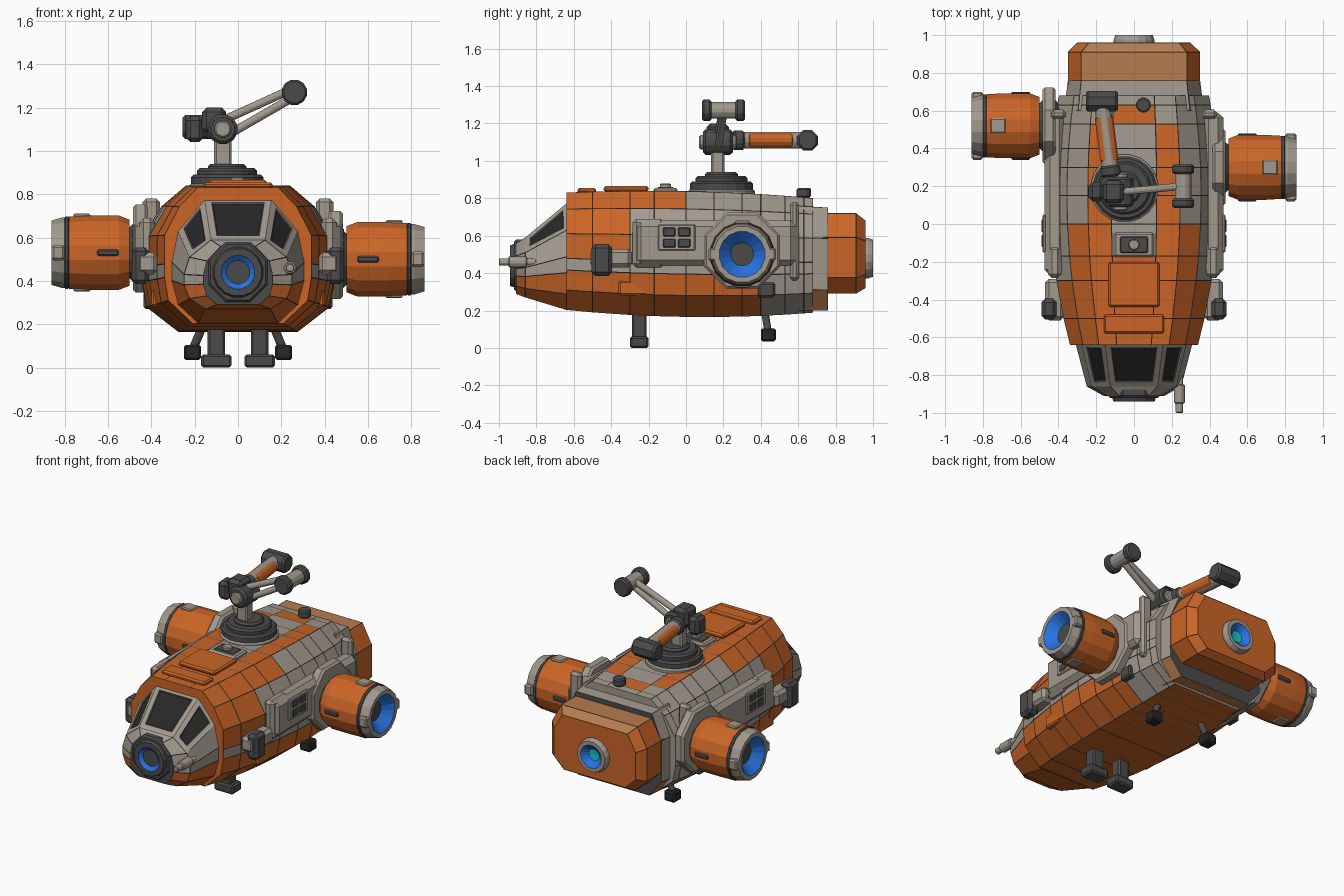
import bpy, bmesh, math
from mathutils import Vector, Matrix

cube = bpy.data.objects.get("Cube")
if cube:
    bpy.data.objects.remove(cube, do_unlink=True)

# Materials
materials = []


def make_material(label, red, green, blue):
    mat = bpy.data.materials.new(label)
    mat.use_nodes = True
    mat.diffuse_color = (red, green, blue, 1)
    mat.node_tree.nodes["Principled BSDF"].inputs["Base Color"].default_value = mat.diffuse_color
    materials.append(mat)
    return len(materials) - 1


ORANGE = make_material("orange paint", .6, .13, .02)
GREY = make_material("grey armour", .36, .32, .27)
DARK = make_material("dark metal", .07, .07, .07)
GLASS = make_material("window glass", .02, .02, .02)
BLUE = make_material("blue glow", .02, .17, .75)
CYAN = make_material("cyan glow", .01, .55, .6)
WORN = make_material("worn orange", .47, .2, .08)

X, Y, Z = Matrix.Identity(3)


def finish(name, bm):
    bmesh.ops.recalc_face_normals(bm, faces=bm.faces[:])
    mesh = bpy.data.meshes.new(name)
    bm.to_mesh(mesh)
    bm.free()
    for mat in materials:
        mesh.materials.append(mat)
    bpy.context.scene.collection.objects.link(bpy.data.objects.new(name, mesh))


def inset(bm, faces, width, depth, border):
    inner = set(faces)
    result = bmesh.ops.inset_individual(bm, faces=faces, thickness=width, depth=depth, use_even_offset=True)
    for face in result["faces"]:
        if face not in inner:
            face.material_index = border


def section(shape, y, width, low, high):
    """Scale a unit half profile, listed from keel to roof, and place it at y."""
    return y, [(x * width, low + z * (high - low)) for x, z in shape]


def loft(name, sections, colour, caps, is_window=None):
    """Skin mirrored half profiles along y; colour(y, strip) paints each panel."""
    bm = bmesh.new()
    rings = []
    for y, half in sections:
        outline = half + [(-x, z) for x, z in reversed(half)]
        rings.append([bm.verts.new((x, y, z)) for x, z in outline])
    count = len(rings[0])
    panes, panels = [], []
    for i, (near, far) in enumerate(zip(rings, rings[1:])):
        y = (sections[i][0] + sections[i + 1][0]) / 2
        for j in range(count):
            strip = -1 if j == count - 1 else min(j, count - 2 - j)
            k = (j + 1) % count
            face = bm.faces.new((near[j], near[k], far[k], far[j]))
            face.material_index = colour(y, strip)
            (panes if is_window and is_window(y, strip) else panels).append(face)
    for ring, mat in zip((rings[0], rings[-1]), caps):
        bm.faces.new(ring).material_index = mat
    bmesh.ops.recalc_face_normals(bm, faces=bm.faces[:])
    inset(bm, panels, .003, -.002, DARK)
    if panes:
        inset(bm, panes, .03, 0, GREY)
        inset(bm, panes, .006, -.006, DARK)
        for face in panes:
            face.material_index = GLASS
    finish(name, bm)


def lathe(name, origin, axis, profile, sides):
    """Spin (radius, height, colour) points; each colour fills the band that follows."""
    bm = bmesh.new()
    rings = []
    for radius, height, mat in profile:
        if radius == 0:
            rings.append([bm.verts.new((0, 0, height))] * sides)
        else:
            angles = [math.tau * (j + .5) / sides for j in range(sides)]
            rings.append([bm.verts.new((radius * math.cos(a), radius * math.sin(a), height)) for a in angles])
    for near, far, point in zip(rings, rings[1:], profile):
        for j in range(sides):
            k = (j + 1) % sides
            corners = dict.fromkeys((near[j], near[k], far[k], far[j]))
            bm.faces.new(list(corners)).material_index = point[2]
    turn = Vector(axis).to_track_quat("Z", "Y").to_matrix().to_4x4()
    bmesh.ops.transform(bm, matrix=Matrix.Translation(origin) @ turn, verts=bm.verts[:])
    finish(name, bm)


def rod(name, mat, start, end, radius, sides=12):
    axis = Vector(end) - Vector(start)
    length = axis.length
    edge = min(radius, length) / 5
    lathe(name, start, axis, [
        (0, 0, mat), (radius - edge, 0, mat), (radius, edge, mat),
        (radius, length - edge, mat), (radius - edge, length, mat), (0, length, mat)], sides)


def drum(name, mat, centre, axis, length, radius, sides=12):
    reach = axis * length / 2
    rod(name, mat, Vector(centre) - reach, Vector(centre) + reach, radius, sides)


def nozzle(name, mat, origin, axis, radius, depth, bore):
    """A rimmed ring with a sunken glowing cone."""
    mouth = radius * bore
    lathe(name, origin, axis, [
        (0, 0, mat), (radius, 0, mat), (radius, depth / 2, mat), (radius * .92, depth, mat),
        (mouth, depth, BLUE), (mouth / 2, depth / 3, CYAN), (0, depth / 4, CYAN)], 16)


def box(name, mat, centre, size, bevel=.01):
    bm = bmesh.new()
    bmesh.ops.create_cube(bm, size=1)
    bmesh.ops.scale(bm, vec=size, verts=bm.verts[:])
    bmesh.ops.bevel(bm, geom=bm.edges[:], offset=min(bevel, min(size) / 3), segments=1, affect="EDGES")
    bmesh.ops.translate(bm, vec=centre, verts=bm.verts[:])
    for face in bm.faces:
        face.material_index = mat
    finish(name, bm)


def pair(name, mat, centre, size, bevel=.01):
    x, y, z = centre
    for prefix, side in (("left_", 1), ("right_", -1)):
        box(prefix + name, mat, (side * x, y, z), size, bevel)


# Main hull: widest amidships, tapering to both ends
HULL = [(.62, 0), (.95, .17), (1, .34), (1, .44), (1, .65), (.8, .86), (.55, 1), (.27, 1)]
ORANGE_UNTIL = {3: -.3, 4: -.3, 5: 0, 6: .53}


def hull_section(y):
    width = .445 - .17 * (y - .15) ** 2
    return section(HULL, y, width, .165 + .07 * (y - .1) ** 2, .84 - .05 * (y + .2) ** 2)


def hull_colour(y, strip):
    if strip in ORANGE_UNTIL:
        orange = y < ORANGE_UNTIL[strip]
    elif strip == 7:
        orange = y < -.17 or .53 < y < .63
    else:
        orange = strip < 0 or strip < 2 and y < .4
    return ORANGE if orange else GREY


stations = (-.64, -.5, -.3, -.17, 0, .15, .3, .4, .53, .63, .68)
loft("main_hull", [hull_section(y) for y in stations], hull_colour, (ORANGE, GREY))

# Nose with cockpit windows, lamp and probe
NOSE = [(.6, 0), (.9, .15), (1, .35), (1, .5), (.9, .75), (.5, 1)]
loft("cockpit_nose",
     [section(NOSE, -.63, .31, .2, .78), section(NOSE, -.86, .25, .27, .59), section(NOSE, -.91, .16, .29, .56)],
     lambda y, strip: ORANGE if strip < 2 else GREY, (GREY, DARK),
     lambda y, strip: strip > 3 and y > -.8)
lamp = Vector((0, -.89, .44))
drum("lamp_housing", DARK, lamp, Y, .06, .15, 8)
nozzle("nose_lamp", DARK, lamp, -Y, .12, .05, .65)
pair("chin_light", DARK, (.2, -.85, .36), (.06, .03, .03))
probe = Vector((.24, -.9, .46))
drum("probe_base", GREY, probe, Y, .1, .03)
drum("probe_tip", GREY, probe, Y, .2, .02)

# Rear collar, engine block and main nozzle
BLOCK = [(.75, 0), (1, .2), (1, .7), (.8, 1)]
loft("rear_collar", [section(BLOCK, .6, .37, .2, .76), section(BLOCK, .76, .35, .2, .75)],
     lambda y, strip: WORN if strip < 1 else GREY, (GREY, DARK))
loft("engine_block",
     [section(BLOCK, .68, .35, .29, .72), section(BLOCK, .91, .35, .29, .72), section(BLOCK, .96, .3, .32, .68)],
     lambda y, strip: WORN if strip == 3 else ORANGE, (ORANGE, ORANGE))
nozzle("main_nozzle", GREY, (0, .95, .48), Y, .11, .05, .7)

# Side thrusters, one set further forward than the other
for side, y, z in ((1, .3, .5), (-1, .52, .53)):
    axis = X * side
    hub = Vector((side * .45, y, z))
    drum("thruster_collar", GREY, hub + Z * .02, axis, .07, .22, 8)
    drum("thruster_socket", DARK, hub, axis, .11, .14)
    lathe("thruster_pod", hub + axis * .05, axis, [
        (0, 0, ORANGE), (.155, 0, ORANGE), (.175, .05, ORANGE), (.175, .2, ORANGE), (.17, .28, GREY),
        (0, .28, GREY)], 16)
    nozzle("thruster_nozzle", GREY, hub + axis * .32, axis, .165, .09, .75)
    drum("thruster_band", DARK, hub + axis * .34, axis, .02, .17, 16)
    for end in (1, -1):
        flank = Y * end
        box("pod_slot", DARK, hub + axis * .15 + flank * .17, (.1, .02, .03))
        box("pod_clip", GREY, hub + axis * .38 + flank * .155, (.06, .05, .07))
        box("pod_cap", GREY, hub + axis * .27 + Z * end * .17, (.08, .08, .02))

# Side armour, vents and equipment clusters
pair("side_armour", GREY, (.42, .16, .56), (.11, .86, .24), .03)
pair("armour_front", GREY, (.42, -.2, .56), (.07, .17, .26), .02)
pair("vent_frame", GREY, (.475, -.05, .59), (.02, .2, .14))
for y in (-.09, -.01):
    for z in (.56, .62):
        pair("vent_slat", DARK, (.48, y, z), (.02, .07, .05))
pair("equipment_body", GREY, (.42, -.4, .48), (.1, .22, .1), .02)
pair("equipment_core", DARK, (.45, -.45, .47), (.08, .11, .17), .02)
pair("rear_rib", GREY, (.4, .58, .57), (.08, .05, .42), .02)
pair("lower_latch", DARK, (.41, .43, .31), (.05, .09, .08))
pair("lower_panel", ORANGE, (.37, -.18, .32), (.06, .36, .08))

# Roof fittings
box("roof_plate", ORANGE, (0, -.32, .85), (.27, .24, .03))
box("roof_step", ORANGE, (0, -.53, .84), (.32, .1, .03))
hatch = Vector((0, -.11, .84))
box("hatch", GREY, hatch, (.21, .13, .03))
box("hatch_recess", DARK, hatch + Z * .01, (.15, .09, .02))
drum("hatch_sensor", GREY, hatch + Z * .02, Z, .04, .03)
drum("roof_vent", DARK, (.05, .63, .83), Z, .05, .04)

# Turret base and shoulder
for z, radius, mat in ((.82, .18, GREY), (.86, .17, DARK), (.89, .14, DARK), (.91, .09, DARK)):
    drum("turret_disc", mat, (-.05, .19, z), Z, .06, radius, 20)
shoulder = Vector((-.07, .17, 1.1))
box("turret_neck", GREY, shoulder - Z * .1, (.08, .07, .18))
drum("shoulder_joint", DARK, shoulder, Y, .16, .07)
drum("shoulder_hub", GREY, shoulder, Y, .2, .04)
box("turret_head", DARK, shoulder + Z * .04 - X * .04, (.11, .12, .12), .02)
box("turret_side_unit", DARK, shoulder - X * .13, (.08, .1, .12), .02)

# Folding arm with twin rods to the elbow
elbow = Vector((.26, .2, 1.27))
for offset in (Z * .04, Z * -.04):
    rod("arm_rod", GREY, shoulder + offset, elbow + offset / 2, .02)
drum("elbow_joint", GREY, elbow, Y, .2, .045)
for end in (1, -1):
    drum("elbow_cap", DARK, elbow + Y * end * .09, Y, .05, .06)

# Rear boom with a striped barrel
boom_root, boom_tip = Vector((-.12, .25, 1.11)), Vector((-.17, .65, 1.11))
rod("boom", GREY, boom_root, boom_tip, .045)
for side in (1, -1):
    offset = X * side * .01
    rod("boom_stripe", ORANGE, boom_root.lerp(boom_tip, .2) + offset, boom_root.lerp(boom_tip, .8) + offset, .04)
rod("boom_collar", DARK, boom_root, boom_root.lerp(boom_tip, .15), .055)
drum("boom_head", DARK, boom_tip, X, .17, .06, 8)

# Landing gear
pair("front_leg", DARK, (.1, -.25, .1), (.08, .08, .2))
pair("front_foot", DARK, (.1, -.25, .03), (.14, .1, .06))
pair("rear_foot", GLASS, (.21, .44, .07), (.08, .08, .07))
for side in (1, -1):
    rod("rear_strut", DARK, (side * .16, .42, .2), (side * .21, .44, .08), .02)
